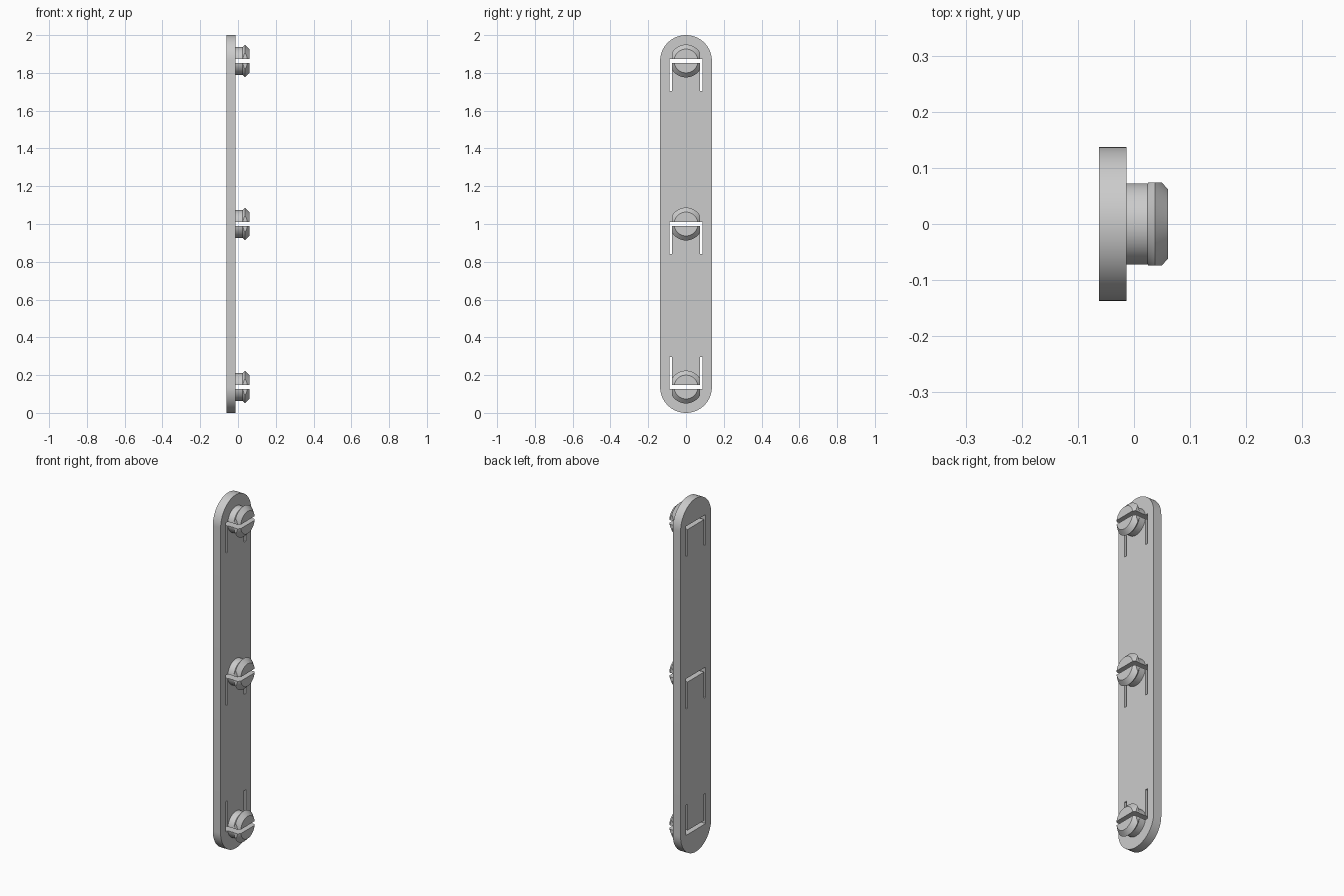
import bpy, bmesh, math
from mathutils import Vector

cube = bpy.data.objects.get("Cube")
if cube:
    bpy.data.objects.remove(cube, do_unlink=True)

R = 0.137                      # plate end radius
X_BACK, X_FACE, X_TIP = -0.062, -0.013, 0.061
SLOT = 0.0115                  # half height of the split
Y_IN, Y_OUT = 0.074, 0.088     # inner and outer sides of the slot legs
LEG = 0.16                     # reach of the slot legs

grey = bpy.data.materials.new("plain grey")
grey.use_nodes = True
grey.diffuse_color = (0.6, 0.6, 0.6, 1)
grey.node_tree.nodes["Principled BSDF"].inputs["Base Color"].default_value = (0.6, 0.6, 0.6, 1)


def make_object(name, bm):
    bmesh.ops.recalc_face_normals(bm, faces=bm.faces)
    mesh = bpy.data.meshes.new(name)
    bm.to_mesh(mesh)
    bm.free()
    mesh.materials.append(grey)
    obj = bpy.data.objects.new(name, mesh)
    bpy.context.collection.objects.link(obj)
    return obj


def smooth(obj):
    obj.data.shade_smooth()
    obj.data.set_sharp_from_angle(angle=math.radians(25))


def prism(name, outline, x0, x1):
    """Extrude a (y, z) outline along x."""
    bm = bmesh.new()
    face = bm.faces.new([bm.verts.new((x0, y, z)) for y, z in outline])
    new = bmesh.ops.extrude_face_region(bm, geom=[face])["geom"]
    verts = [v for v in new if isinstance(v, bmesh.types.BMVert)]
    bmesh.ops.translate(bm, verts=verts, vec=(x1 - x0, 0, 0))
    return make_object(name, bm)


def slot_cutter(name, z, d):
    """U-shaped slot whose legs point along d."""
    half = [(Y_OUT, -SLOT), (Y_OUT, LEG), (Y_IN, LEG), (Y_IN, SLOT)]
    outline = half + [(-y, h) for y, h in reversed(half)]
    return prism(name, [(y, z + d * h) for y, h in outline], X_BACK - 0.05, X_FACE + 0.05)


def cut(bm, point, normal):
    """Remove the side the normal points to and cap the opening."""
    res = bmesh.ops.bisect_plane(bm, geom=bm.verts[:] + bm.edges[:] + bm.faces[:],
                                 plane_co=point, plane_no=normal, clear_outer=True)
    edges = [e for e in res["geom_cut"] if isinstance(e, bmesh.types.BMEdge)]
    bmesh.ops.holes_fill(bm, edges=edges, sides=0)


def half_peg(name, z, side):
    """Turned snap peg with a flared head, split in half and trimmed at the sides."""
    profile = [(X_FACE - 0.004, 0.073), (0.024, 0.073), (0.037, 0.087), (X_TIP, 0.063)]
    bm = bmesh.new()
    n = 64
    rings = [[bm.verts.new((x, r * math.cos(math.tau * i / n), r * math.sin(math.tau * i / n)))
              for i in range(n)] for x, r in profile]
    for a, b in zip(rings, rings[1:]):
        for i in range(n):
            j = (i + 1) % n
            bm.faces.new((a[i], a[j], b[j], b[i]))
    bm.faces.new(rings[0])
    bm.faces.new(rings[-1])
    cut(bm, Vector((0, 0, side * SLOT)), Vector((0, 0, -side)))
    for s in (-1, 1):
        cut(bm, Vector((0, s * Y_IN, 0)), Vector((0, s, 0)))
    bmesh.ops.translate(bm, verts=bm.verts, vec=(0, 0, z))
    smooth(make_object(name, bm))


# Rounded plate
steps = 40
ends = [(math.pi * i / steps, 2 - R) for i in range(steps + 1)]
ends += [(math.pi + math.pi * i / steps, R) for i in range(steps + 1)]
plate = prism("plate", [(R * math.cos(a), z + R * math.sin(a)) for a, z in ends], X_BACK, X_FACE)

# Pegs and the slots around them
cutters = []
for place, z, d in (("lower", R, 1), ("middle", 1, -1), ("upper", 2 - R, -1)):
    cutter = slot_cutter(place + "_slot_cutter", z, d)
    cutter.hide_render = True
    cutters.append(cutter)
    mod = plate.modifiers.new(place + " slot", "BOOLEAN")
    mod.operation, mod.solver, mod.object = "DIFFERENCE", "EXACT", cutter
    half_peg(place + "_peg_top_half", z, 1)
    half_peg(place + "_peg_bottom_half", z, -1)

# Bake the slots into the plate
bpy.context.view_layer.update()
evaluated = plate.evaluated_get(bpy.context.evaluated_depsgraph_get())
baked = bpy.data.meshes.new_from_object(evaluated)
plate.modifiers.clear()
plate.data = baked
for cutter in cutters:
    bpy.data.objects.remove(cutter, do_unlink=True)
smooth(plate)
